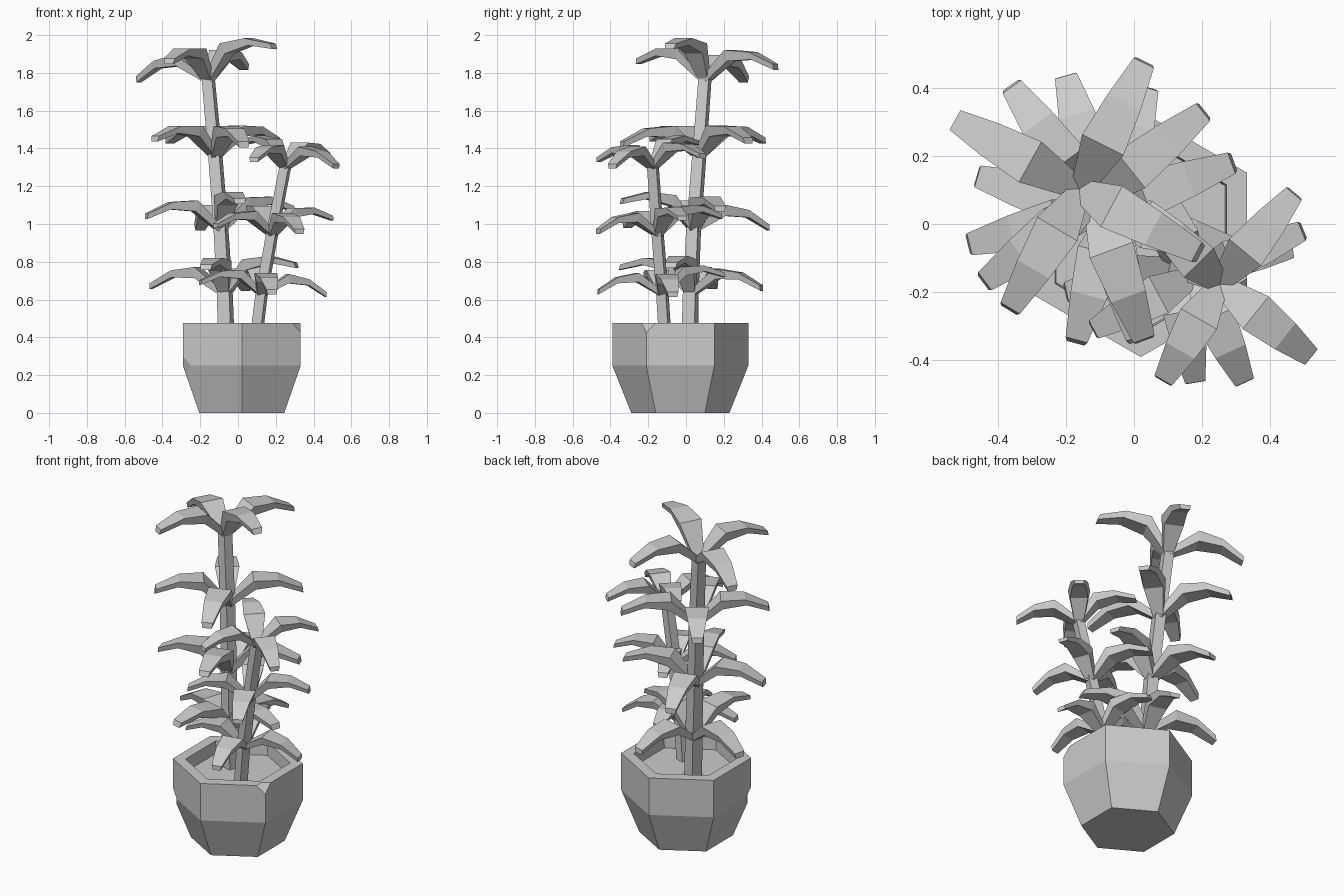
import bpy, bmesh
from math import sin, cos, pi
from mathutils import Vector

if "Cube" in bpy.data.objects:
    bpy.data.objects.remove(bpy.data.objects["Cube"])


def finish(bm, name):
    bmesh.ops.recalc_face_normals(bm, faces=bm.faces)
    me = bpy.data.meshes.new(name)
    bm.to_mesh(me)
    bm.free()
    ob = bpy.data.objects.new(name, me)
    bpy.context.collection.objects.link(ob)
    return ob


def loft(bm, rings):
    """Skin a list of equal-length point rings and cap both ends."""
    rows = [[bm.verts.new(p) for p in ring] for ring in rings]
    n = len(rows[0])
    for a, b in zip(rows, rows[1:]):
        for i in range(n):
            j = (i + 1) % n
            bm.faces.new((a[i], a[j], b[j], b[i]))
    bm.faces.new(rows[0][::-1])
    bm.faces.new(rows[-1])
    return rows


def ring(c, r, n, turn=0.0):
    return [Vector((c[0] + r * cos(turn + 2 * pi * i / n),
                    c[1] + r * sin(turn + 2 * pi * i / n), c[2])) for i in range(n)]


# Hexagonal pot with rim, soil and two chipped corners
profile = [(0.26, 0), (0.36, 0.25), (0.36, 0.475), (0.29, 0.475), (0.285, 0.40)]
bm = bmesh.new()
rows = loft(bm, [ring((0.02, -0.03, z), r, 6, -pi / 2) for r, z in profile])
bmesh.ops.bevel(bm, geom=[rows[2][1], rows[1][5]], offset=0.05, segments=1,
                affect='VERTICES')
finish(bm, "pot")


def stem(name, points):
    bm = bmesh.new()
    loft(bm, [ring(p, r, 4, 0.5) for p, r in points])
    finish(bm, name)


# Stems, gently leaning outwards
tall = [(-0.07, 0.025, 0.63), (-0.09, 0.04, 0.97), (-0.12, 0.07, 1.36), (-0.157, 0.10, 1.765)]
short = [(0.125, -0.125, 0.63), (0.18, -0.15, 0.945), (0.25, -0.175, 1.30)]
stem("tall_stem", [((-0.062, 0.02, 0.39), 0.05)] + list(zip(tall, (0.048, 0.045, 0.043, 0.04))))
stem("short_stem", [((0.095, -0.11, 0.39), 0.038)] + list(zip(short, (0.038, 0.037, 0.036))))


def leaf(bm, base, tip, wide):
    """Arched box leaf: sections along the chord from base to tip."""
    base, tip = Vector(base), Vector(tip)
    chord = tip - base
    length = chord.length
    side = chord.cross(Vector((0, 0, 1))).normalized()
    up = side.cross(chord).normalized()
    rings = []
    # position, half width, lower height, upper height
    for t, w, lo, hi in ((0, 0.03, -0.05, 0.04), (0.40, 0.068, 0.17, 0.31),
                         (0.72, 0.054, 0.14, 0.235), (1, 0.033, -0.035, 0.04)):
        c = base + chord * t
        w *= wide
        rings.append([c - side * w * 0.8 + up * lo * length, c + side * w * 0.8 + up * lo * length,
                      c + side * w + up * hi * length, c - side * w + up * hi * length])
    loft(bm, rings)


# Whorls of four leaves, given by their tips
tall_tips = [
    [(-0.46, 0.14, 0.67), (0.04, 0.40, 0.66), (0.31, -0.08, 0.78), (-0.17, -0.345, 0.77)],
    [(-0.485, -0.06, 1.04), (-0.20, 0.435, 0.98), (0.29, 0.18, 1.08), (0.01, -0.34, 1.12)],
    [(-0.44, -0.17, 1.45), (-0.36, 0.405, 1.44), (0.205, 0.33, 1.44), (0.03, -0.34, 1.42)],
    [(0.03, 0.475, 1.83), (0.19, -0.085, 1.94), (-0.365, -0.25, 1.86), (-0.525, 0.305, 1.765)],
]
short_tips = [
    [(0.465, -0.07, 0.625), (0.18, -0.465, 0.64), (-0.2, -0.2, 0.69), (0.05, 0.2, 0.73)],
    [(0.495, -0.02, 1.03), (0.325, -0.465, 0.96), (-0.12, -0.31, 0.99), (0.03, 0.18, 1.04)],
    [(0.52, -0.39, 1.305), (0.47, 0.09, 1.36), (0.03, 0.05, 1.43), (0.085, -0.46, 1.34)],
]
for name, bases, whorls, wide in (("tall", tall, tall_tips, 1.0),
                                  ("short", short, short_tips, 0.9)):
    for k, (base, tips) in enumerate(zip(bases, whorls)):
        bm = bmesh.new()
        for tip in tips:
            leaf(bm, base, tip, wide)
        finish(bm, f"{name}_leaves_{k + 1}")
